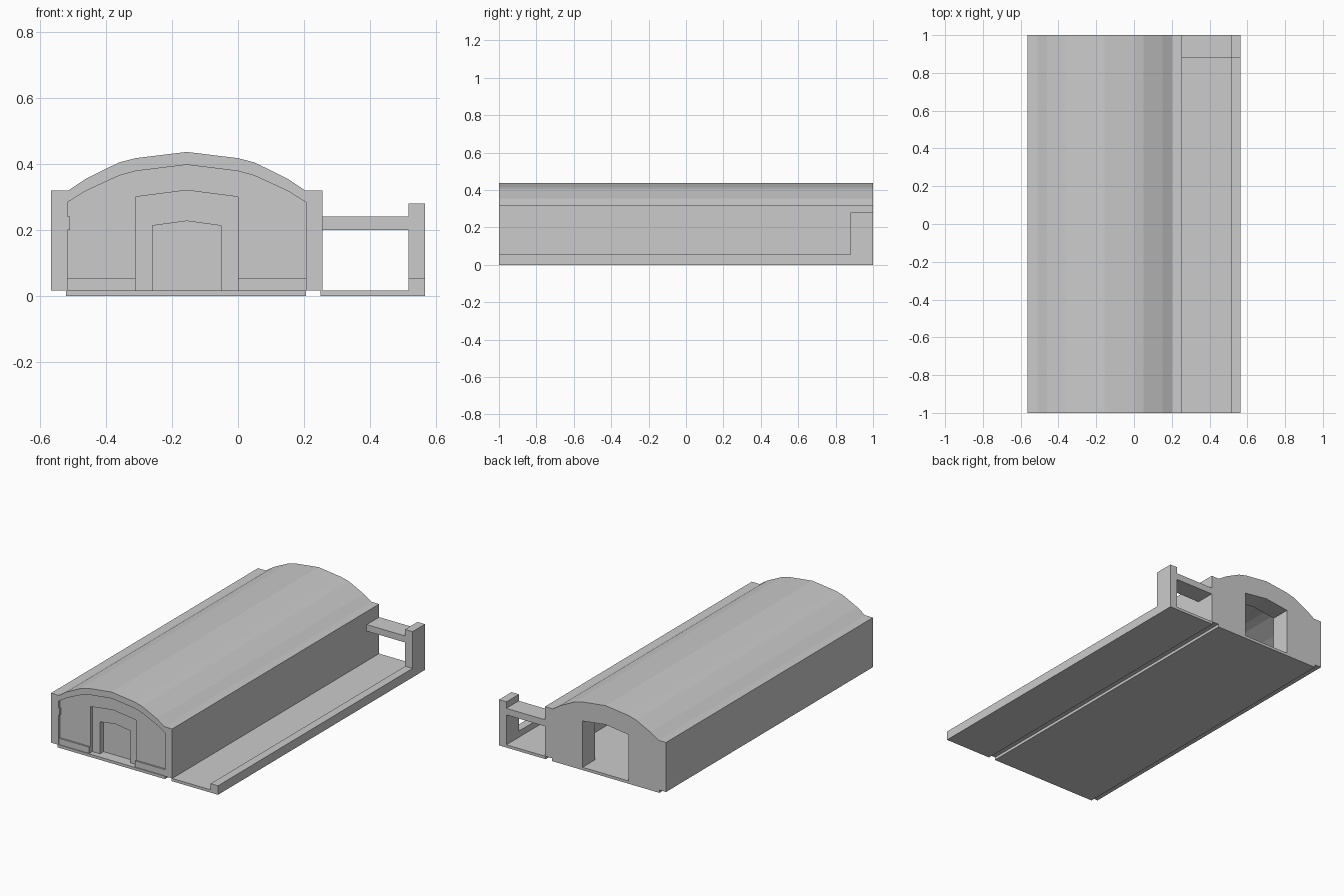
import bpy, bmesh

if "Cube" in bpy.data.objects:
    bpy.data.objects.remove(bpy.data.objects["Cube"])

AXIS = -0.155   # centre line of the vaulted hall
FLOOR = 0.017


def extrude(name, pts, y0, y1):
    """Prism from an (x, z) outline, running from y0 to y1."""
    bm = bmesh.new()
    face = bm.faces.new([bm.verts.new((x, y0, z)) for x, z in pts])
    out = bmesh.ops.extrude_face_region(bm, geom=[face])
    moved = [v for v in out["geom"] if isinstance(v, bmesh.types.BMVert)]
    bmesh.ops.translate(bm, verts=moved, vec=(0, y1 - y0, 0))
    bmesh.ops.recalc_face_normals(bm, faces=bm.faces)
    mesh = bpy.data.meshes.new(name)
    bm.to_mesh(mesh)
    bm.free()
    ob = bpy.data.objects.new(name, mesh)
    bpy.context.collection.objects.link(ob)
    return ob


def box(name, x0, x1, y0, y1, z0, z1):
    return extrude(name, [(x0, z0), (x1, z0), (x1, z1), (x0, z1)], y0, y1)


def symmetric(half):
    """Full left-to-right outline from the left half (offset from axis, z)."""
    left = [(AXIS - d, z) for d, z in half]
    right = [(AXIS + d, z) for d, z in half if d > 0]
    return left + right[::-1]


# Outlines of the vault, the wide portal and the door
outer = symmetric([(0.41, FLOOR), (0.41, 0.32), (0.357, 0.32), (0.305, 0.355),
                   (0.205, 0.404), (0.155, 0.417), (0, 0.436)])
inner = symmetric([(0.36, FLOOR), (0.36, 0.284), (0.305, 0.318),
                   (0.205, 0.364), (0.155, 0.378), (0, 0.397)])
portal = symmetric([(0.155, FLOOR), (0.155, 0.30), (0, 0.32)])
door = symmetric([(0.103, FLOOR), (0.103, 0.213), (0, 0.227)])

# Hall shell, open at both ends
extrude("vault_shell", outer + inner[::-1], -1, 1)

# Back wall with the open portal
extrude("back_wall", inner + portal[::-1], 0.88, 1)

# Front wall stepping back to the closed door
extrude("front_wall", inner + portal[::-1], -0.985, -0.90)
extrude("door_surround", portal + door[::-1], -0.965, -0.90)
extrude("door_panel", door, -0.93, -0.90)

# Plinths at the foot of the front wall, and a small wall rail
for side, x0, x1 in (("left", -0.515, -0.31), ("right", 0.0, 0.205)):
    box("plinth_" + side, x0, x1, -0.995, -0.90, FLOOR, 0.055)
box("wall_rail", -0.515, -0.508, -0.998, -0.90, 0.20, 0.24)

# Floors, separated by a narrow groove under the side wall
box("hall_floor", -0.52, 0.205, -1, 1, 0, FLOOR)
box("yard_floor", 0.25, 0.565, -1, 1, 0, FLOOR)

# Yard kerb and the gate frame at the back
box("yard_kerb", 0.515, 0.565, -1, 0.88, FLOOR, 0.055)
box("gate_post", 0.515, 0.565, 0.88, 1, FLOOR, 0.28)
box("gate_beam", 0.255, 0.515, 0.88, 1, 0.20, 0.24)
